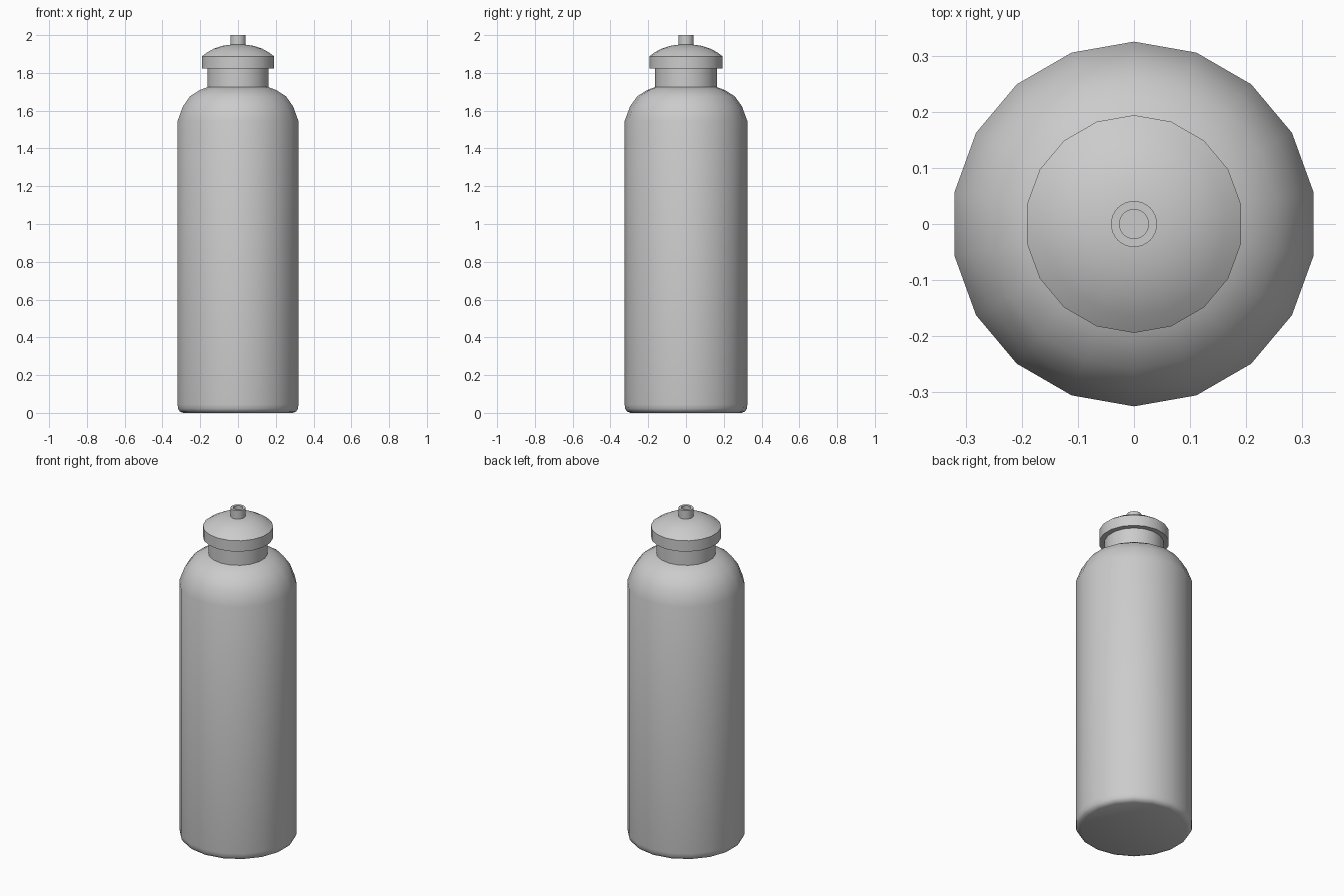
import bpy, bmesh
from math import sin, cos, tau, radians

cube = bpy.data.objects.get("Cube")
if cube:
    bpy.data.objects.remove(cube, do_unlink=True)

GREY = (0.6, 0.6, 0.6, 1.0)
grey = bpy.data.materials.new("plain_grey")
grey.use_nodes = True
grey.diffuse_color = GREY
grey.node_tree.nodes["Principled BSDF"].inputs["Base Color"].default_value = GREY


def lathe(name, profile, sides, angle):
    """Turn (radius, z) points, listed bottom to top, into a closed solid."""
    bm = bmesh.new()
    rings = []
    for r, z in profile:
        if r == 0:
            rings.append([bm.verts.new((0, 0, z))])
        else:
            rings.append([bm.verts.new((r * sin(tau * i / sides), r * cos(tau * i / sides), z))
                          for i in range(sides)])
    for low, high in zip(rings, rings[1:]):
        for i in range(sides):
            j = (i + 1) % sides
            if len(high) == 1:
                bm.faces.new((low[i], low[j], high[0]))
            else:
                bm.faces.new((low[i], low[j], high[j], high[i]))
    for ring in (rings[0], rings[-1]):
        if len(ring) > 1:
            bm.faces.new(ring)
    bmesh.ops.recalc_face_normals(bm, faces=bm.faces)
    mesh = bpy.data.meshes.new(name)
    bm.to_mesh(mesh)
    bm.free()
    mesh.materials.append(grey)
    obj = bpy.data.objects.new(name, mesh)
    bpy.context.collection.objects.link(obj)
    bpy.ops.object.select_all(action='DESELECT')
    obj.select_set(True)
    bpy.context.view_layer.objects.active = obj
    bpy.ops.object.shade_smooth_by_angle(angle=radians(angle))
    return obj


# Bottle body with a rolled base and a rounded shoulder
lathe("bottle_body", [(0.295, 0), (0.313, 0.008), (0.322, 0.022), (0.325, 0.045),
                      (0.325, 1.545), (0.296, 1.623), (0.258, 1.676),
                      (0.206, 1.709), (0.15, 1.73)], 18, 40)

# Neck collar
lathe("neck", [(0.164, 1.72), (0.164, 1.84)], 18, 40)

# Cap with a straight rim and a domed top
lathe("cap", [(0.194, 1.822), (0.194, 1.888), (0.165, 1.909), (0.13, 1.928),
              (0.085, 1.943), (0.042, 1.949), (0, 1.951)], 18, 35)

# Drinking spout with a hollow mouth
lathe("spout", [(0.041, 1.935), (0.041, 2.0), (0.026, 2.0), (0.026, 1.965)], 32, 40)
